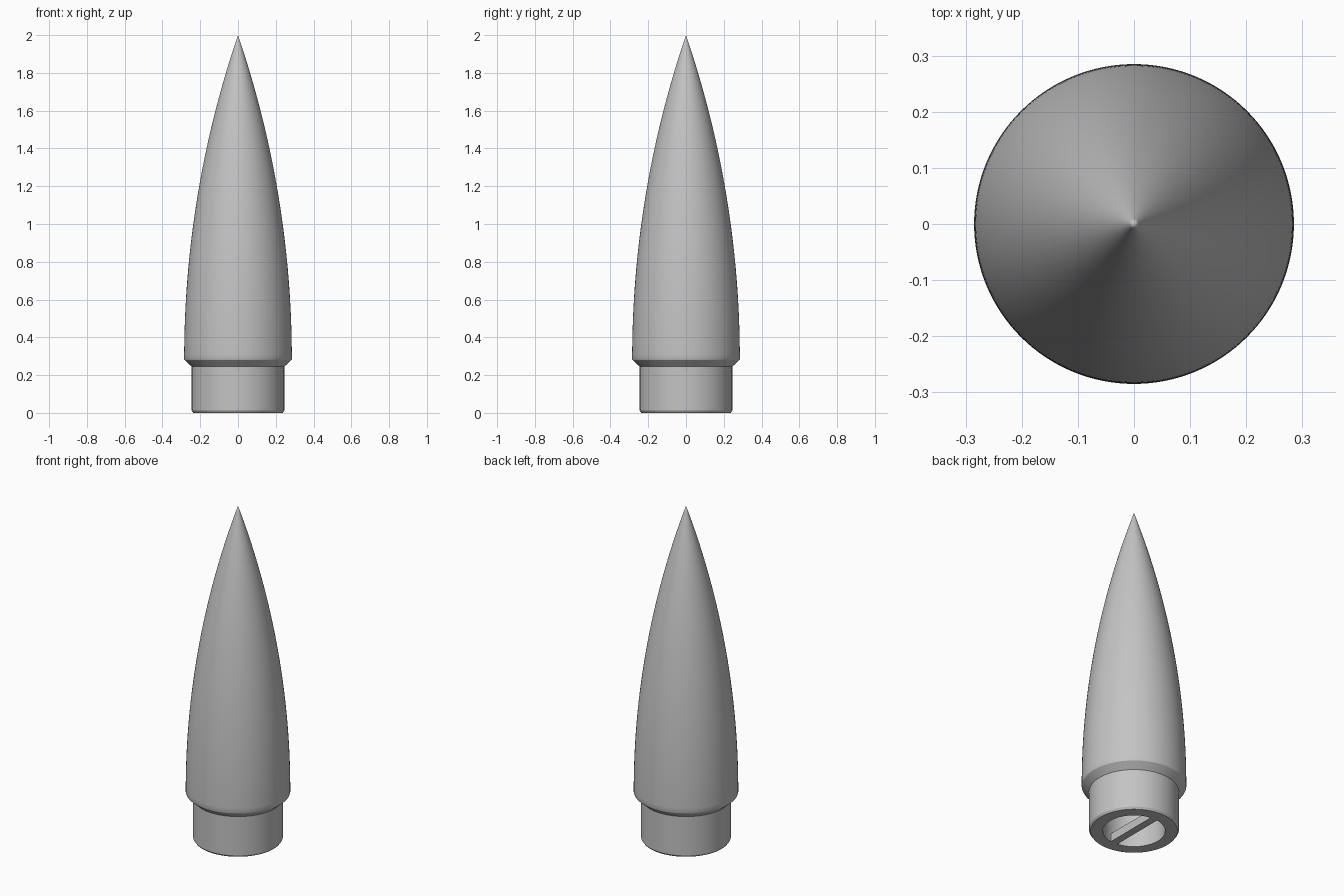
import bpy, bmesh, math

cube = bpy.data.objects.get("Cube")
if cube:
    bpy.data.objects.remove(cube, do_unlink=True)

grey = bpy.data.materials.new("light_grey")
grey.use_nodes = True
grey.diffuse_color = (0.55, 0.55, 0.55, 1)
grey.node_tree.nodes["Principled BSDF"].inputs["Base Color"].default_value = grey.diffuse_color

RADIUS, BASE, TIP = 0.285, 0.285, 2.0
SHOULDER, BORE = 0.245, 0.17
SEGMENTS = 128


def ogive(radius, base, tip, steps):
    """Tangent arc from the base rim up to the tip on the axis."""
    length = tip - base
    rho = (radius ** 2 + length ** 2) / (2 * radius)
    points = []
    for i in range(steps + 1):
        h = length * i / steps
        r = math.sqrt(rho ** 2 - h ** 2) + radius - rho
        points.append((max(r, 0), base + h))
    points[-1] = (0, tip)
    return points


def finish(name, bm):
    bmesh.ops.remove_doubles(bm, verts=bm.verts, dist=1e-5)
    bmesh.ops.recalc_face_normals(bm, faces=bm.faces)
    mesh = bpy.data.meshes.new(name)
    bm.to_mesh(mesh)
    bm.free()
    mesh.materials.append(grey)
    obj = bpy.data.objects.new(name, mesh)
    bpy.context.collection.objects.link(obj)
    return obj


# Hollow pointed body with its stepped shoulder, spun from one closed profile
cavity = ogive(BORE, BASE, 1.5, 24)[::-1]
rim = [(BORE, 0), (SHOULDER - 0.008, 0), (SHOULDER, 0.012),
       (SHOULDER, 0.245), (RADIUS - 0.002, 0.28)]
profile = cavity + rim + ogive(RADIUS, BASE, TIP, 64)

bm = bmesh.new()
verts = [bm.verts.new((r, 0, z)) for r, z in profile]
edges = [bm.edges.new(pair) for pair in zip(verts, verts[1:])]
bmesh.ops.spin(bm, geom=verts + edges, cent=(0, 0, 0), axis=(0, 0, 1),
               angle=math.tau, steps=SEGMENTS, use_merge=True)
body = finish("nose_cone", bm)
bpy.ops.object.select_all(action="DESELECT")
body.select_set(True)
bpy.context.view_layer.objects.active = body
bpy.ops.object.shade_smooth_by_angle(angle=math.radians(25))

# Cord bar across the open bottom, ends buried in the wall
bm = bmesh.new()
bmesh.ops.create_cube(bm, size=1)
for v in bm.verts:
    v.co.x *= 0.045
    v.co.y *= 2 * BORE + 0.02
    v.co.z = (v.co.z + 0.5) * 0.05
finish("cord_bar", bm)
